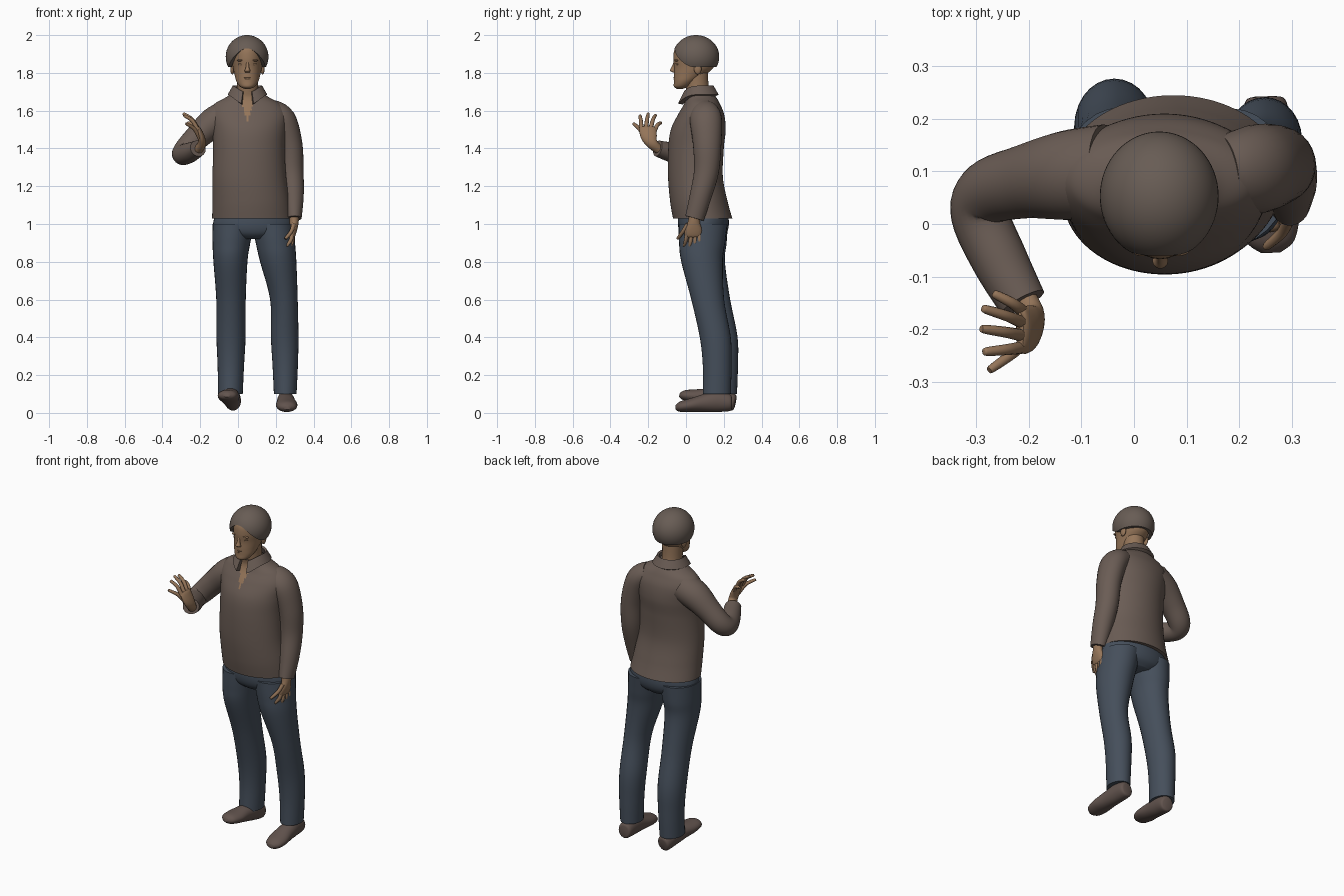
import bpy, bmesh, math
from mathutils import Vector, Matrix


def material(name, rgb):
    m = bpy.data.materials.new(name)
    m.diffuse_color = (*rgb, 1)
    return m


SHIRT = material("brown shirt", (0.145, 0.108, 0.090))
CAP = material("brown cap", (0.138, 0.108, 0.090))
PANTS = material("blue grey trousers", (0.060, 0.078, 0.105))
SKIN = material("skin", (0.30, 0.178, 0.100))
SHOE = material("brown shoes", (0.122, 0.088, 0.076))


def finish(name, bm, mat, angle=50):
    bmesh.ops.recalc_face_normals(bm, faces=bm.faces[:])
    me = bpy.data.meshes.new(name)
    bm.to_mesh(me)
    bm.free()
    me.materials.append(mat)
    ob = bpy.data.objects.new(name, me)
    bpy.context.collection.objects.link(ob)
    bpy.ops.object.select_all(action='DESELECT')
    ob.select_set(True)
    bpy.context.view_layer.objects.active = ob
    bpy.ops.object.shade_smooth_by_angle(angle=math.radians(angle))
    return ob


def spline(pts, sub):
    """Smooth curve through tuples of any length."""
    p = [pts[0]] + list(pts) + [pts[-1]]
    out = []
    for i in range(1, len(p) - 2):
        for s in range(sub):
            t = s / sub
            out.append([0.5 * (2 * b + (c - a) * t + (2 * a - 5 * b + 4 * c - d) * t * t
                               + (3 * b - a - 3 * c + d) * t ** 3)
                        for a, b, c, d in zip(p[i - 1], p[i], p[i + 1], p[i + 2])])
    return out + [list(pts[-1])]


def loft(name, rings, mat, axis=None, side=(1, 0, 0), n=28, sub=6, matrix=None):
    """Skin elliptical rings (x, y, z, radius a, radius b) along a smooth path."""
    bm = bmesh.new()
    path = spline(rings, sub)
    loops = []
    for i, (x, y, z, ra, rb) in enumerate(path):
        a, b = path[max(i - 1, 0)], path[min(i + 1, len(path) - 1)]
        t = Vector(axis) if axis else (Vector(b[:3]) - Vector(a[:3])).normalized()
        u = Vector(side)
        u = (u - t * u.dot(t)).normalized()
        v = t.cross(u)
        loops.append([bm.verts.new(Vector((x, y, z)) + u * ra * math.cos(k * math.tau / n)
                                   + v * rb * math.sin(k * math.tau / n)) for k in range(n)])
    for p, q in zip(loops, loops[1:]):
        for k in range(n):
            bm.faces.new((p[k], p[(k + 1) % n], q[(k + 1) % n], q[k]))
    bm.faces.new(loops[0])
    bm.faces.new(loops[-1])
    if matrix:
        bm.transform(matrix)
    return finish(name, bm, mat)


def ball(name, pos, size, mat, rot=0):
    bm = bmesh.new()
    bmesh.ops.create_uvsphere(bm, u_segments=20, v_segments=12, radius=1)
    bm.transform(Matrix.Translation(pos) @ Matrix.Rotation(rot, 4, 'Y') @ Matrix.Diagonal((*size, 1)))
    return finish(name, bm, mat)


UP = (0, 0, 1)

# shirt body, with skin showing in the open neck
shirt = loft("shirt_body", [
    (.075, .088, 1.03, .212, .157), (.07, .068, 1.12, .205, .152), (.06, .05, 1.25, .195, .145),
    (.058, .053, 1.40, .190, .147), (.058, .065, 1.50, .196, .145), (.055, .08, 1.58, .205, .122),
    (.05, .085, 1.635, .175, .095), (.05, .08, 1.67, .115, .08), (.05, .065, 1.70, .072, .068)],
    SHIRT, axis=UP, n=120, sub=12)
shirt.data.materials.append(SKIN)
for f in shirt.data.polygons:
    c = f.center
    if c.y < .06 and c.z > 1.54 and abs(c.x - .05) < (c.z - 1.54) * .3:
        f.material_index = 1

# collar: flared band split at the front
bm = bmesh.new()
rows = []
for k in range(41):
    a = math.radians(18 + k * 8.1)
    s, c = math.sin(a), -math.cos(a)
    front = max(0, -c) ** 3
    rows.append([bm.verts.new((.05 + s * r, .068 + c * r * 1.0 - front * dy, z - front * dz))
                 for r, z, dy, dz in ((.068, 1.725, 0, .03), (.078, 1.732, .005, .035),
                                      (.105, 1.685, .012, .055), (.088, 1.675, .0, .05))])
for p, q in zip(rows, rows[1:]):
    for j in range(4):
        bm.faces.new((p[j], p[(j + 1) % 4], q[(j + 1) % 4], q[j]))
bm.faces.new(rows[0])
bm.faces.new(rows[-1])
finish("collar", bm, SHIRT, 40)

# sleeves
loft("raised_sleeve", [
    (-.05, .10, 1.575, .085, .09), (-.13, .092, 1.535, .082, .085), (-.21, .08, 1.465, .068, .07),
    (-.275, .06, 1.395, .062, .062), (-.292, .015, 1.368, .056, .056), (-.255, -.07, 1.378, .053, .053),
    (-.212, -.15, 1.40, .043, .046)], SHIRT, side=UP)
loft("lowered_sleeve", [
    (.17, .095, 1.59, .07, .075), (.235, .105, 1.55, .072, .085), (.275, .112, 1.42, .066, .075),
    (.285, .108, 1.28, .062, .066), (.293, .078, 1.15, .055, .058), (.297, .045, 1.03, .04, .05)],
    SHIRT, side=(1, 0, 0))

# trousers: hips and two legs
loft("trouser_hips", [(.08, .09, 1.08, .19, .13), (.08, .092, 1.0, .212, .135), (.08, .092, .95, .19, .122),
                      (.08, .092, .92, .10, .09)], PANTS, axis=UP, n=40)
loft("back_trouser_leg", [
    (-.025, .092, 1.0, .11, .13), (-.035, .09, .9, .10, .125), (-.04, .092, .8, .090, .114),
    (-.037, .14, .6, .078, .094), (-.037, .185, .4, .077, .088), (-.038, .195, .25, .07, .08),
    (-.04, .19, .10, .065, .08)], PANTS, axis=UP)
loft("front_trouser_leg", [
    (.185, .09, 1.0, .11, .13), (.198, .085, .9, .104, .122), (.213, .085, .8, .096, .11),
    (.243, .115, .6, .073, .087), (.247, .155, .4, .073, .082), (.25, .165, .25, .067, .076),
    (.25, .163, .10, .06, .074)], PANTS, axis=UP)

# shoes: one flat, one with the toe lifted
SHOE_RINGS = [(0, 0, .045, .02, .025), (0, -.012, .05, .04, .045), (0, -.08, .055, .046, .055),
              (0, -.15, .047, .05, .047), (0, -.22, .036, .057, .036), (0, -.275, .028, .046, .027),
              (0, -.298, .024, .018, .012)]
for name, pos, tilt, turn in (("flat_shoe", (.25, .243, .005), 0, 2), ("lifted_shoe", (-.025, .25, .005), -13, -7)):
    m = (Matrix.Translation(pos) @ Matrix.Rotation(math.radians(turn), 4, 'Z')
         @ Matrix.Rotation(math.radians(tilt), 4, 'X'))
    loft(name, SHOE_RINGS, SHOE, axis=(0, -1, 0), matrix=m)


# hands: palm and five digits each (base, tip, bend offset)
def hand(name, palm, digits, bend):
    loft(name + "_palm", palm, SKIN, side=(0, 1, 0), n=20)
    for i, (base, tip) in enumerate(digits):
        base, tip = Vector(base), Vector(tip)
        mid = (base + tip) / 2 + Vector(bend)
        end = tip + (tip - mid).normalized() * .004
        loft(f"{name}_digit_{i + 1}", [(*base, .012, .012), (*mid, .0105, .0105), (*tip, .008, .008),
                                       (*end, .002, .002)], SKIN, side=(0, 1, 0), n=10, sub=4)


hand("raised_hand",
     [(-.208, -.145, 1.395, .026, .024), (-.192, -.178, 1.425, .03, .022), (-.195, -.195, 1.46, .042, .019),
      (-.21, -.203, 1.50, .045, .015), (-.217, -.204, 1.515, .036, .008)],
     [((-.20, -.215, 1.45), (-.272, -.276, 1.53)), ((-.213, -.235, 1.497), (-.282, -.243, 1.572)),
      ((-.213, -.212, 1.503), (-.287, -.20, 1.583)), ((-.212, -.188, 1.503), (-.284, -.162, 1.575)),
      ((-.21, -.168, 1.49), (-.264, -.134, 1.535))], (.006, 0, .012))
hand("lowered_hand",
     [(.297, .045, 1.05, .028, .026), (.297, .042, 1.01, .032, .024), (.293, .04, .97, .045, .02),
      (.287, .038, .94, .045, .016), (.284, .038, .93, .035, .008)],
     [((.295, .01, 1.0), (.253, -.042, .925)), ((.287, .007, .95), (.258, -.008, .885)),
      ((.287, .028, .945), (.27, .02, .87)), ((.287, .05, .945), (.274, .047, .868)),
      ((.287, .07, .95), (.28, .072, .88))], (.008, 0, -.002))

# neck, head and face
loft("neck", [(.052, .075, 1.64, .062, .06), (.05, .06, 1.72, .056, .06), (.05, .055, 1.80, .058, .062)],
     SKIN, axis=UP)
loft("head", [
    (.05, -.033, 1.716, .016, .016), (.05, -.022, 1.728, .04, .042), (.05, -.004, 1.755, .058, .06),
    (.05, .02, 1.79, .068, .084), (.05, .042, 1.83, .077, .105), (.05, .046, 1.88, .083, .113),
    (.05, .05, 1.93, .08, .108), (.05, .05, 1.97, .05, .07)], SKIN, axis=UP, n=36)
loft("nose", [(.05, -.057, 1.858, .007, .008), (.05, -.066, 1.83, .009, .011), (.05, -.070, 1.812, .015, .015),
              (.05, -.060, 1.802, .012, .010)], SKIN, axis=UP, n=14)
for z, w in ((1.776, .022), (1.767, .019)):
    ball("lip", (.05, -.056, z), (w, .010, .0055), SKIN)
for s in (-1, 1):
    ball("brow", (.05 + s * .034, -.050, 1.867), (.022, .011, .006), SKIN, s * .1)
    ball("eyelid", (.05 + s * .033, -.045, 1.846), (.015, .010, .007), SKIN)
    ball("ear", (.05 + s * .08, .062, 1.822), (.011, .02, .03), SKIN)

# rounded cap with an arched front edge and a tucked-in rim
bm = bmesh.new()
N, M = 64, 20
cols = []
for k in range(N):
    a = k * math.tau / N
    zb = 1.83 + .10 * max(0, math.cos(a)) ** 2.5
    low = math.asin((zb - 1.885) / .115)
    col = []
    for j in range(-1, M):
        lat = low + (math.pi / 2 - low) * max(j, 0) / M
        r = math.cos(lat) * (.82 if j < 0 else 1)
        col.append(bm.verts.new((.048 + .113 * r * math.sin(a), .053 - .123 * r * math.cos(a),
                                 1.885 + .115 * math.sin(lat))))
    cols.append(col)
top = bm.verts.new((.048, .053, 2.0))
for k in range(N):
    p, q = cols[k], cols[(k + 1) % N]
    for j in range(M):
        bm.faces.new((p[j], q[j], q[j + 1], p[j + 1]))
    bm.faces.new((p[M], q[M], top))
finish("cap", bm, CAP, 50)
